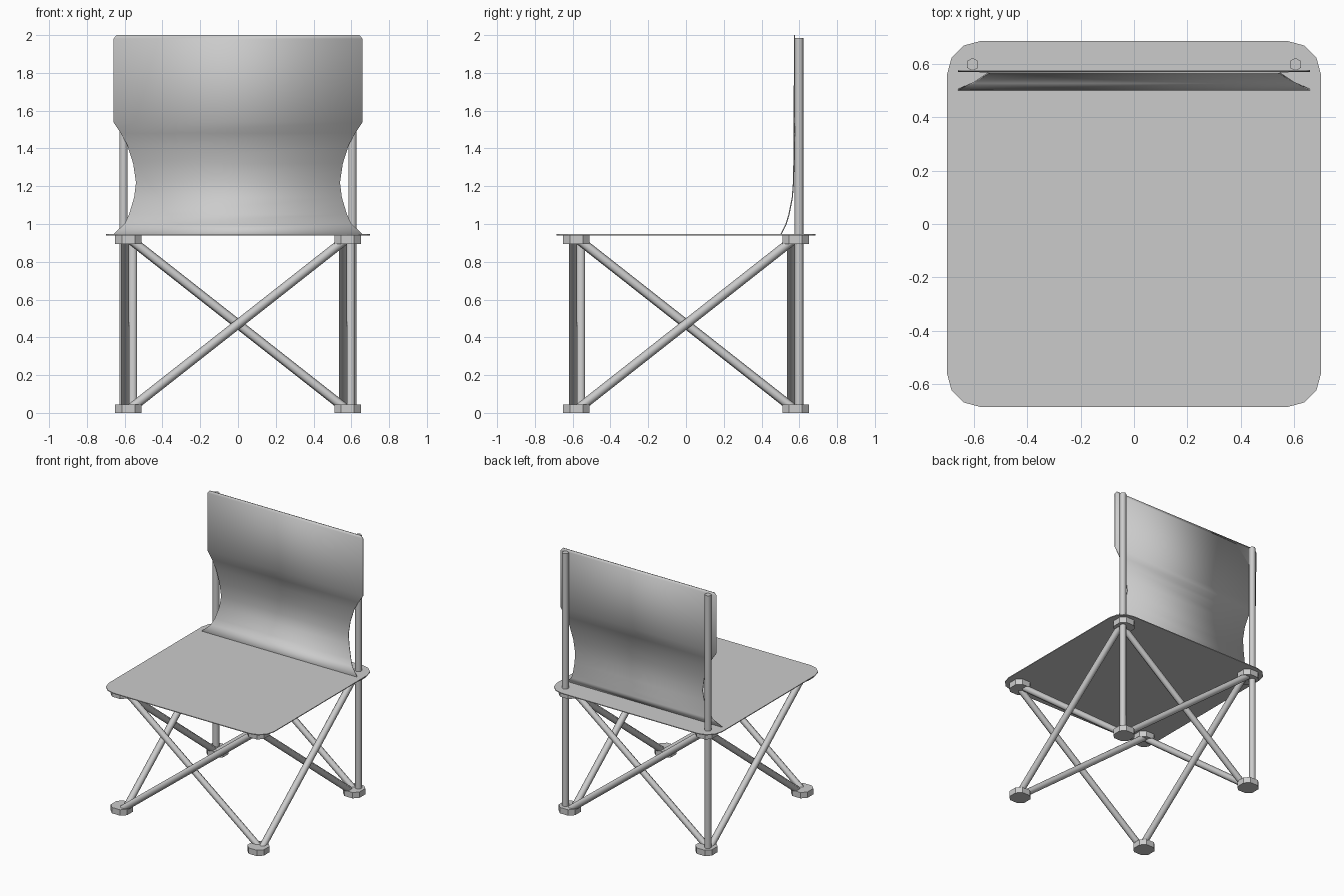
import bpy, bmesh, math
from mathutils import Vector, Matrix

if "Cube" in bpy.data.objects:
    bpy.data.objects.remove(bpy.data.objects["Cube"])


def finish(bm, name, smooth=None):
    bmesh.ops.recalc_face_normals(bm, faces=bm.faces)
    me = bpy.data.meshes.new(name)
    bm.to_mesh(me)
    bm.free()
    ob = bpy.data.objects.new(name, me)
    bpy.context.collection.objects.link(ob)
    if smooth:
        bpy.ops.object.select_all(action='DESELECT')
        bpy.context.view_layer.objects.active = ob
        ob.select_set(True)
        bpy.ops.object.shade_smooth_by_angle(angle=math.radians(smooth))
    return ob


def rod(name, a, b, r=0.0245):
    """Six-sided tube between two points."""
    a, b = Vector(a), Vector(b)
    d = b - a
    bm = bmesh.new()
    bmesh.ops.create_cone(bm, cap_ends=True, segments=6, radius1=r, radius2=r, depth=d.length)
    bm.transform(Matrix.Translation((a + b) / 2) @ d.to_track_quat('Z', 'Y').to_matrix().to_4x4())
    return finish(bm, name, 65)


def slab(name, outline, z0, z1):
    """Flat outline extruded from z0 to z1."""
    bm = bmesh.new()
    f = bm.faces.new([bm.verts.new((x, y, z0)) for x, y in outline])
    top = bmesh.ops.extrude_face_region(bm, geom=[f])
    bmesh.ops.translate(bm, vec=(0, 0, z1 - z0),
                        verts=[v for v in top['geom'] if isinstance(v, bmesh.types.BMVert)])
    return finish(bm, name)


def rounded(hx, hy, r, steps, cx=0, cy=0):
    """Rectangle outline with rounded corners."""
    pts = []
    for q, (sx, sy) in enumerate([(1, 1), (-1, 1), (-1, -1), (1, -1)]):
        for i in range(steps + 1):
            a = math.pi / 2 * (q + i / steps)
            pts.append((cx + sx * (hx - r) + r * math.cos(a),
                        cy + sy * (hy - r) + r * math.sin(a)))
    return pts


# Seat cloth
slab("seat", rounded(0.70, 0.685, 0.122, 3), 0.940, 0.946)

# Feet and the matching caps under the seat corners
C = 0.58
for sx, px in ((-1, "left"), (1, "right")):
    for sy, py in ((-1, "front"), (1, "back")):
        out = rounded(0.07, 0.07, 0.035, 1, sx * C, sy * C)
        slab(f"{py}_{px}_foot", out, 0.0, 0.045)
        slab(f"{py}_{px}_seat_cap", out, 0.895, 0.940)

# Crossed legs on the four sides, one rod outside the other
for k, side in enumerate(("front", "right", "back", "left")):
    rot = Matrix.Rotation(k * math.pi / 2, 3, 'Z')
    e = 0.57
    rod(f"{side}_outer_leg", rot @ Vector((-e, -0.598, 0.022)), rot @ Vector((e, -0.598, 0.918)))
    rod(f"{side}_inner_leg", rot @ Vector((e, -0.555, 0.022)), rot @ Vector((-e, -0.555, 0.918)))

# Back posts
for sx, px in ((-1, "left"), (1, "right")):
    rod(f"{px}_back_post", (sx * 0.605, 0.598, 0.01), (sx * 0.605, 0.598, 1.985))

# Backrest cloth: half width, depth and height of each row
rows = [(0.66, 0.503, 0.945), (0.60, 0.530, 1.00), (0.577, 0.545, 1.05),
        (0.55, 0.563, 1.14), (0.54, 0.569, 1.22), (0.555, 0.571, 1.32),
        (0.587, 0.572, 1.42), (0.62, 0.573, 1.48), (0.66, 0.573, 1.54),
        (0.66, 0.574, 1.98), (0.643, 0.574, 2.00)]
bm = bmesh.new()
pairs = [(bm.verts.new((-w, y, z)), bm.verts.new((w, y, z))) for w, y, z in rows]
for (a, b), (c, d) in zip(pairs, pairs[1:]):
    bm.faces.new((a, b, d, c))
back = finish(bm, "backrest", 40)
mod = back.modifiers.new("thickness", 'SOLIDIFY')
mod.thickness = 0.006
mod.offset = 0
